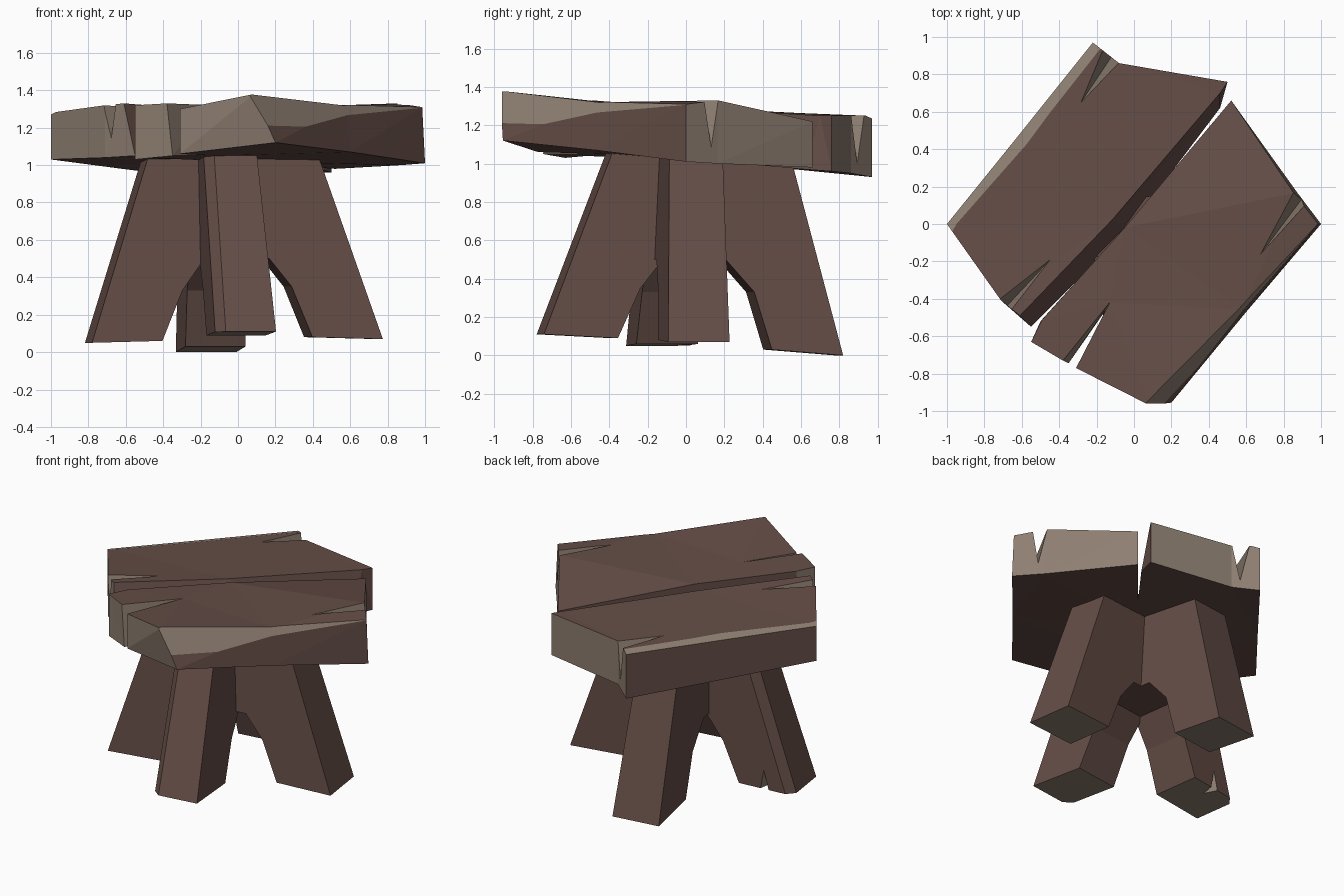
import bpy, bmesh
from math import radians
from mathutils import Vector, Matrix

cube = bpy.data.objects.get("Cube")
if cube:
    bpy.data.objects.remove(cube)


def make_material(name, rgb):
    mat = bpy.data.materials.new(name)
    mat.use_nodes = True
    mat.diffuse_color = (*rgb, 1)
    mat.node_tree.nodes["Principled BSDF"].inputs["Base Color"].default_value = (*rgb, 1)
    return mat


BARK, BARE = 0, 1
MATERIALS = [make_material("brown wood", (0.13, 0.075, 0.063)),
             make_material("bare wood", (0.27, 0.21, 0.165))]


def finish(bm, name):
    bmesh.ops.recalc_face_normals(bm, faces=bm.faces[:])
    mesh = bpy.data.meshes.new(name)
    bm.to_mesh(mesh)
    bm.free()
    for mat in MATERIALS:
        mesh.materials.append(mat)
    obj = bpy.data.objects.new(name, mesh)
    bpy.context.collection.objects.link(obj)
    return obj


def loft(bm, lower, upper, bare_sides=()):
    """Closed solid between two rings; listed sides show bare wood."""
    low = [bm.verts.new(p) for p in lower]
    up = [bm.verts.new(p) for p in upper]
    bm.faces.new(low[::-1])
    bm.faces.new(up)
    count = len(low)
    for i in range(count):
        j = (i + 1) % count
        face = bm.faces.new((low[i], low[j], up[j], up[i]))
        face.material_index = BARE if i in bare_sides else BARK


def chip(bm, a, b, c):
    """Slice off a corner along the plane through three points."""
    a, b, c = Vector(a), Vector(b), Vector(c)
    normal = (b - a).cross(c - a)
    if normal.z < 0:
        normal.negate()
    cut = bmesh.ops.bisect_plane(bm, geom=bm.verts[:] + bm.edges[:] + bm.faces[:],
                                 plane_co=a, plane_no=normal, clear_outer=True)
    edges = [e for e in cut["geom_cut"] if isinstance(e, bmesh.types.BMEdge)]
    for face in bmesh.ops.holes_fill(bm, edges=edges, sides=0)["faces"]:
        face.material_index = BARE


def split(obj, points):
    """Cut a tapering crack, a four-cornered wedge, out of a part."""
    bm = bmesh.new()
    bmesh.ops.convex_hull(bm, input=[bm.verts.new(p) for p in points])
    for face in bm.faces:
        face.material_index = BARE
    cutter = finish(bm, "crack_cutter")
    cutter.hide_render = True
    mod = obj.modifiers.new("crack", "BOOLEAN")
    mod.operation, mod.solver, mod.object = "DIFFERENCE", "EXACT", cutter
    mod.material_mode = "TRANSFER"
    bpy.context.view_layer.update()
    graph = bpy.context.evaluated_depsgraph_get()
    mesh = bpy.data.meshes.new_from_object(obj.evaluated_get(graph))
    obj.modifiers.clear()
    obj.data = mesh
    bpy.data.objects.remove(cutter)


def plank(name, upper, lower, bare_sides, chip_points):
    bm = bmesh.new()
    loft(bm, lower, upper, bare_sides)
    bmesh.ops.recalc_face_normals(bm, faces=bm.faces[:])
    bmesh.ops.triangulate(bm, faces=bm.faces[:])
    chip(bm, *chip_points)
    return finish(bm, name)


# Seat planks: rings run counter-clockwise from the front end of the gap
back_plank = plank(
    "back_plank",
    [(-.61, -.49, 1.33), (-.11, .03, 1.29), (.46, .7, 1.25), (.5, .76, 1.25),
     (-.08, .86, 1.25), (-.22, .97, 1.25), (-.62, .47, 1.27), (-1, 0, 1.28),
     (-.71, -.41, 1.32)],
    [(-.55, -.55, 1.05), (-.04, -.04, 1.03), (.46, .62, .97), (.5, .76, .96),
     (-.08, .86, .95), (-.22, .97, .93), (-.62, .47, .98), (-1, 0, 1.03),
     (-.71, -.41, 1.04)],
    (3, 4, 7, 8),
    [(-.22, .97, 1.235), (-1, 0, 1.27), (-.58, .43, 1.27)])
split(back_plank, [(-.17, .95, 1.3), (-.06, .87, 1.3), (-.11, .91, .98), (-.29, .64, 1.27)])
split(back_plank, [(-.75, -.42, 1.34), (-.67, -.48, 1.34), (-.7, -.46, 1.13), (-.41, -.15, 1.33)])

front_plank = plank(
    "front_plank",
    [(-.55, -.63, 1.32), (-.38, -.73, 1.33), (-.13, -.42, 1.32), (-.31, -.77, 1.3),
     (.085, -.97, 1.38), (.58, -.46, 1.32), (.985, 0, 1.31),
     (.855, .165, 1.33), (.52, .66, 1.22), (-.05, -.02, 1.3), (-.49, -.51, 1.32)],
    [(-.55, -.63, 1.03), (-.35, -.745, 1.05), (-.13, -.43, 1.05), (-.31, -.77, 1.06),
     (.2, -.955, 1.12), (.6, -.47, 1.07), (1, 0, 1.01),
     (.875, .165, 1), (.52, .66, .98), (-.05, -.02, 1.02), (-.5, -.52, 1.04)],
    (0, 1, 2, 3, 6, 7, 10),
    [(.15, -.965, 1.22), (.98, -.01, 1.3), (.08, -.94, 1.375)])
split(front_plank, [(.86, .2, 1.37), (.94, .12, 1.37), (.91, .15, 1.07), (.67, -.17, 1.33)])


# Leg pairs: arched slabs that cross under the seat
def leg_pair(name, profile, turn, centre, half=0.163):
    bm = bmesh.new()
    # One broad side leans inwards, the other very slightly outwards
    loft(bm, [(s, -half + .055 * z, z) for s, z in profile],
         [(s, half + .012 * z, z) for s, z in profile])
    # Only one outer corner of each slab is worn off
    worn = [e for e in bm.edges
            if all(v.co.x < 0 < v.co.y for v in e.verts)
            and abs(e.verts[0].co.z - e.verts[1].co.z) > .8]
    bmesh.ops.recalc_face_normals(bm, faces=bm.faces[:])
    bmesh.ops.bevel(bm, geom=worn, offset=0.05, segments=1, affect="EDGES")
    bm.normal_update()
    for face in bm.faces:
        if face.normal.z < -.9 and face.calc_center_median().z < .3:
            face.material_index = BARE
    bm.transform(Matrix.Translation(centre) @ Matrix.Rotation(radians(turn), 4, "Z"))
    return finish(bm, name)


side_legs = leg_pair(
    "side_legs",
    [(-.78, .05), (-.4, .06), (-.29, .33), (-.17, .5), (.18, .5), (.3, .35),
     (.41, .08), (.79, .07), (.435, 1.09), (-.455, 1.09)],
    8, (-.03, -.045, 0))
split(side_legs, [(-.58, .11, 0), (-.71, .11, 0), (-.63, .11, .29), (-.61, -.09, 0)])

front_and_back_legs = leg_pair(
    "front_and_back_legs",
    [(-.74, .11), (-.35, .09), (-.23, .35), (-.11, .5), (.22, .5), (.37, .33),
     (.46, .03), (.835, 0), (.56, 1.06), (-.36, 1.09)],
    98, (-.055, -.03, 0))
